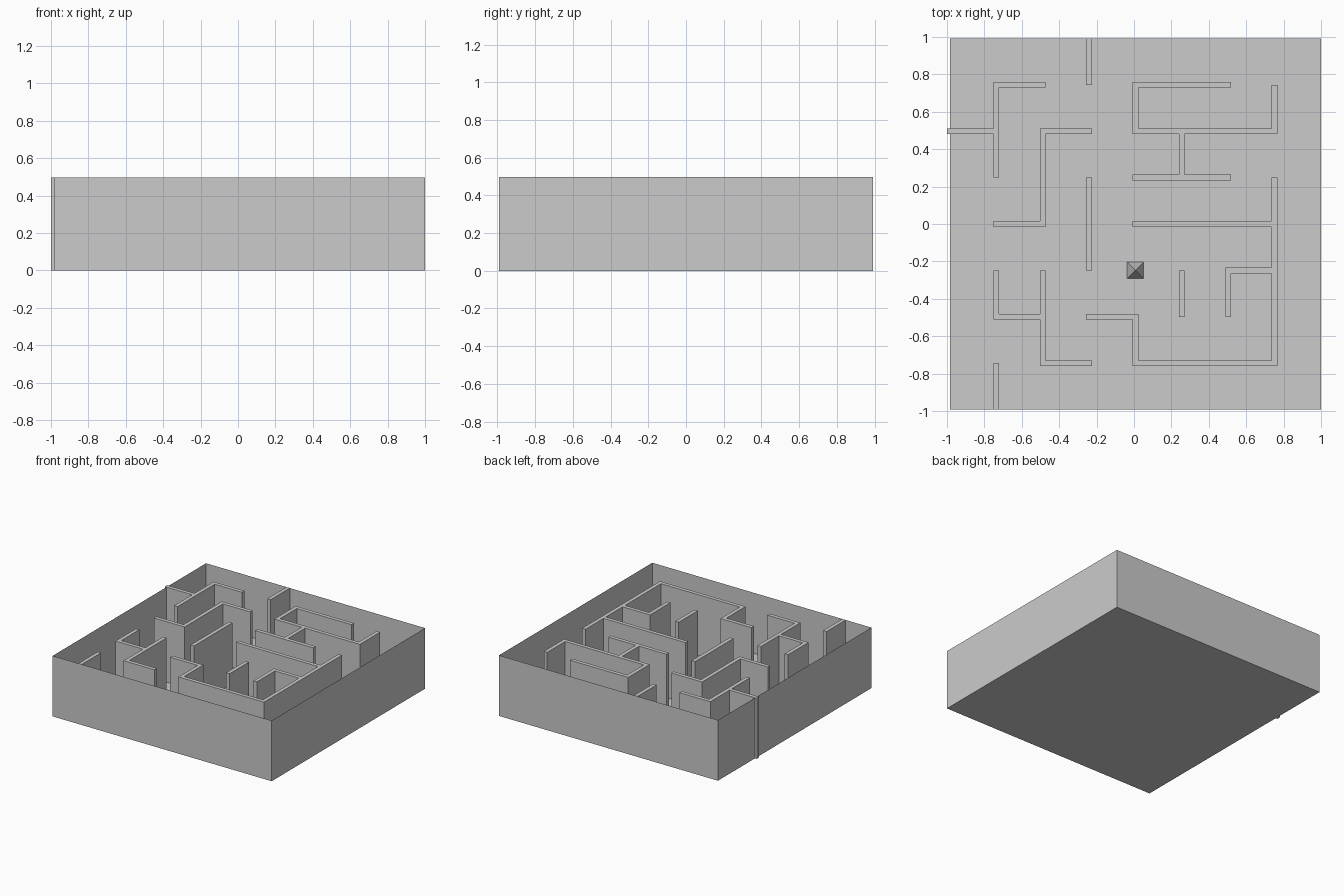
import bpy, bmesh, math

if "Cube" in bpy.data.objects:
    bpy.data.objects.remove(bpy.data.objects["Cube"])

U = 2 / 8.0625          # grid cell size
T = U / 16              # half wall thickness
CX = T / 2              # the box sits slightly right of centre
H = 2 * U               # wall height
R = 4 * U               # half box size


def finish(name, bm, loc=(CX, 0, 0)):
    me = bpy.data.meshes.new(name)
    bm.to_mesh(me)
    bm.free()
    ob = bpy.data.objects.new(name, me)
    ob.location = loc
    bpy.context.collection.objects.link(ob)
    return ob


# open tray: floor and four thin outer walls
bm = bmesh.new()
bmesh.ops.create_cube(bm, size=1)
for v in bm.verts:
    v.co = (v.co.x * 2 * R, v.co.y * 2 * R, (v.co.z + 0.5) * H)
bm.normal_update()
top = [f for f in bm.faces if f.normal.z > 0.9]
bmesh.ops.delete(bm, geom=top, context='FACES_ONLY')
finish("outer_tray", bm)

# maze layout in grid cells: row -> x spans, column -> y spans
rows = {3: [(-3, -2), (0, 2)], 2: [(-4, -3), (-2, -1), (0, 3)], 1: [(0, 2)],
        0: [(-3, -2), (0, 3)], -1: [(2, 3)], -2: [(-3, -2), (-1, 0)],
        -3: [(-2, -1), (0, 3)]}
cols = {-3: [(1, 3), (-2, -1), (-4, -3)], -2: [(0, 2), (-3, -1)],
        -1: [(3, 4), (-1, 1)], 0: [(2, 3), (-3, -2)], 1: [(1, 2), (-2, -1)],
        2: [(-2, -1)], 3: [(2, 3), (-3, 1)]}
rects = [(a * U - T, b * U + T, y * U - T, y * U + T) for y, s in rows.items() for a, b in s]
rects += [(x * U - T, x * U + T, a * U, b * U) for x, s in cols.items() for a, b in s]

# merged maze walls: fill covered plan cells, then extrude upward
xs = sorted(k * U + d for k in range(-4, 5) for d in (-T, T))
ys = sorted(k * U + d for k in range(-4, 5) for d in (-T, 0, T))
bm = bmesh.new()
for x0, x1 in zip(xs, xs[1:]):
    for y0, y1 in zip(ys, ys[1:]):
        mx, my = (x0 + x1) / 2, (y0 + y1) / 2
        if any(a < mx < b and c < my < d for a, b, c, d in rects):
            bm.faces.new([bm.verts.new((x, y, 0)) for x, y in
                          ((x0, y0), (x1, y0), (x1, y1), (x0, y1))])
bmesh.ops.remove_doubles(bm, verts=bm.verts[:], dist=1e-5)
ext = bmesh.ops.extrude_face_region(bm, geom=bm.faces[:], use_keep_orig=True)
for g in ext["geom"]:
    if isinstance(g, bmesh.types.BMVert):
        g.co.z = H
bmesh.ops.recalc_face_normals(bm, faces=bm.faces[:])
bmesh.ops.dissolve_limit(bm, angle_limit=0.02, verts=bm.verts[:], edges=bm.edges[:])
finish("maze_walls", bm)

# small pyramid marker on the floor, sides aligned with the walls
bm = bmesh.new()
bmesh.ops.create_cone(bm, cap_ends=True, segments=4, radius1=U / 4, radius2=0, depth=U / 2)
bmesh.ops.remove_doubles(bm, verts=bm.verts[:], dist=1e-5)
corner = min(bm.verts, key=lambda v: v.co.z).co
turn = math.pi / 4 - math.atan2(corner.y, corner.x)
marker = finish("pyramid_marker", bm, (CX, -U, U / 4))
marker.rotation_euler.z = turn
